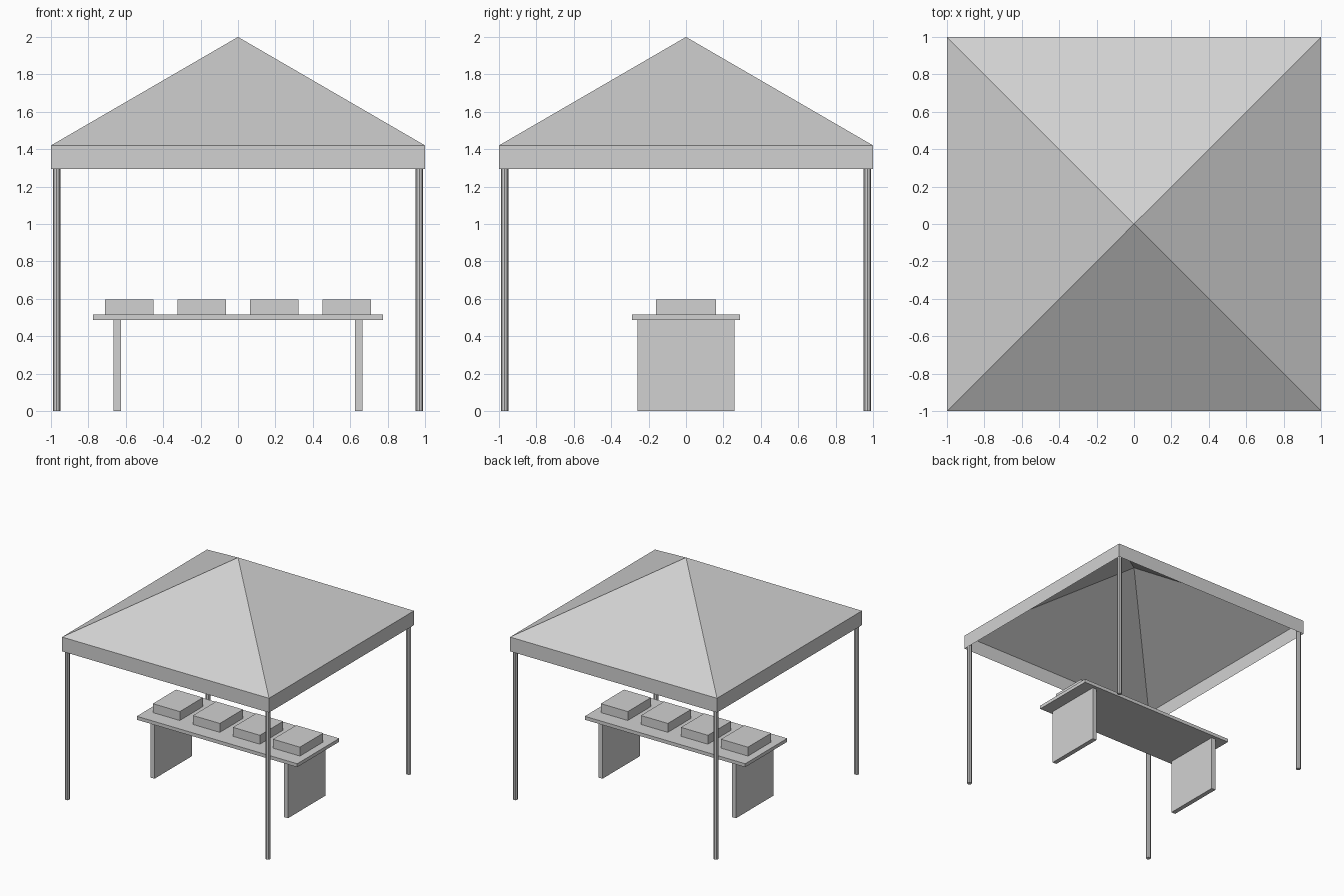
import bpy, bmesh
from mathutils import Matrix

if "Cube" in bpy.data.objects:
    bpy.data.objects.remove(bpy.data.objects["Cube"])

grey = bpy.data.materials.new("plain grey")
grey.diffuse_color = (0.64, 0.64, 0.64, 1)
grey.use_nodes = True
grey.node_tree.nodes["Principled BSDF"].inputs["Base Color"].default_value = grey.diffuse_color


def finish(name, bm):
    bmesh.ops.recalc_face_normals(bm, faces=bm.faces)
    mesh = bpy.data.meshes.new(name)
    bm.to_mesh(mesh)
    bm.free()
    mesh.materials.append(grey)
    obj = bpy.data.objects.new(name, mesh)
    bpy.context.collection.objects.link(obj)
    return obj


def box(name, x, hx, hy, z0, z1):
    """Box centred on (x, 0) with half sizes hx, hy, from z0 to z1."""
    bm = bmesh.new()
    m = Matrix.Translation((x, 0, (z0 + z1) / 2)) @ Matrix.Diagonal((2 * hx, 2 * hy, z1 - z0, 1))
    bmesh.ops.create_cube(bm, size=1, matrix=m)
    return finish(name, bm)


# Canopy: thin open sheet, four slopes with a hanging valance
EAVE, DROP, PEAK = 1.42, 1.295, 2.0
bm = bmesh.new()
corners = [(-1, -1), (1, -1), (1, 1), (-1, 1)]
eave = [bm.verts.new((x, y, EAVE)) for x, y in corners]
hem = [bm.verts.new((x, y, DROP)) for x, y in corners]
peak = bm.verts.new((0, 0, PEAK))
for i in range(4):
    j = (i + 1) % 4
    bm.faces.new((eave[i], eave[j], peak))
    bm.faces.new((hem[i], hem[j], eave[j], eave[i]))
finish("canopy", bm)

# Corner poles
for i, (sx, sy) in enumerate(corners):
    bm = bmesh.new()
    bmesh.ops.create_cone(bm, cap_ends=True, segments=8, radius1=0.02, radius2=0.02, depth=EAVE,
                          matrix=Matrix.Translation((sx * 0.97, sy * 0.97, EAVE / 2)))
    finish(f"corner_pole_{i + 1}", bm)

# Table with two panel legs
box("table_top", 0, 0.775, 0.29, 0.487, 0.517)
for side, s in (("left", -1), ("right", 1)):
    box(f"{side}_table_leg", s * 0.645, 0.02, 0.26, 0, 0.487)

# Row of goods boxes
for i in range(4):
    box(f"goods_box_{i + 1}", (i - 1.5) * 0.387, 0.13, 0.16, 0.517, 0.595)
